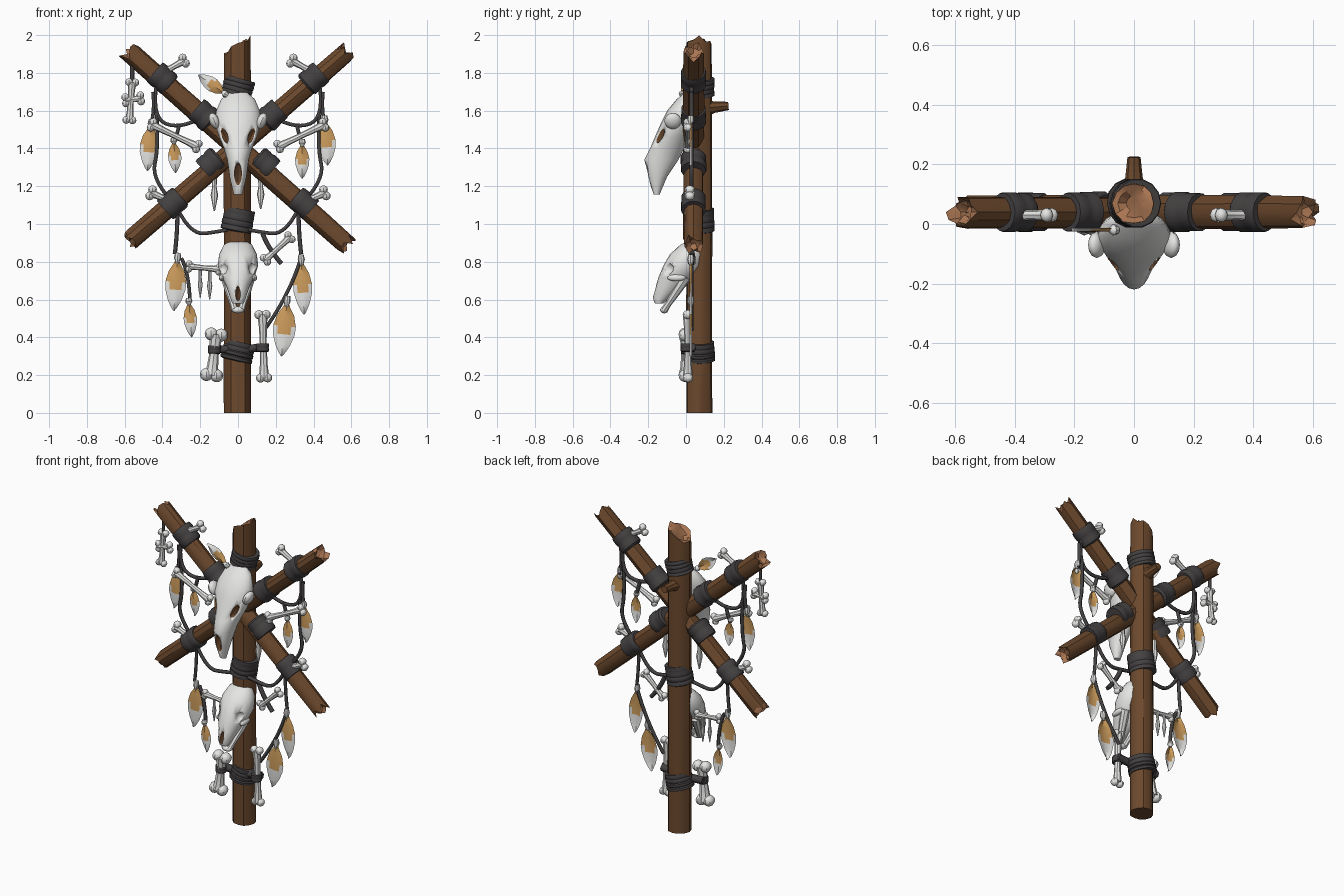
import bpy, bmesh, math, random
from mathutils import Vector, Matrix

random.seed(4)
if "Cube" in bpy.data.objects:
    bpy.data.objects.remove(bpy.data.objects["Cube"])


def material(name, rgb):
    m = bpy.data.materials.new(name)
    m.use_nodes = True
    m.diffuse_color = (*rgb, 1)
    bsdf = m.node_tree.nodes["Principled BSDF"]
    bsdf.inputs["Base Color"].default_value = (*rgb, 1)
    bsdf.inputs["Roughness"].default_value = 0.9
    return m


BARK = material("bark brown", (0.15, 0.066, 0.026))
WOOD = material("split wood", (0.40, 0.18, 0.085))
WRAP = material("dark leather", (0.058, 0.052, 0.053))
BONE = material("bone white", (0.78, 0.78, 0.77))
TAN = material("feather tan", (0.62, 0.34, 0.11))


def finish(name, bm, mats, angle=40):
    bmesh.ops.recalc_face_normals(bm, faces=bm.faces)
    me = bpy.data.meshes.new(name)
    bm.to_mesh(me)
    bm.free()
    for m in mats:
        me.materials.append(m)
    ob = bpy.data.objects.new(name, me)
    bpy.context.collection.objects.link(ob)
    bpy.ops.object.select_all(action="DESELECT")
    ob.select_set(True)
    bpy.context.view_layer.objects.active = ob
    bpy.ops.object.shade_smooth_by_angle(angle=math.radians(angle))
    return ob


def frame(p, q):
    """Matrix with origin p and local z towards q, and the distance."""
    p, q = Vector(p), Vector(q)
    rot = Vector((0, 0, 1)).rotation_difference(q - p).to_matrix().to_4x4()
    return Matrix.Translation(p) @ rot, (q - p).length


def at(x, z, y=0.04):
    return Vector((x, y, z))


def skin(bm, rings):
    """Bridge rings of equal length; return the new faces."""
    faces = []
    for a, b in zip(rings, rings[1:]):
        for i in range(len(a)):
            j = (i + 1) % len(a)
            faces.append(bm.faces.new((a[i], a[j], b[j], b[i])))
    return faces


def turned(bm, p, q, profile, n=12):
    """Lathe (radius, fraction) pairs along the line p-q."""
    mat, length = frame(p, q)
    rings = [[bm.verts.new(mat @ Vector((r * math.cos(k * math.tau / n),
              r * math.sin(k * math.tau / n), t * length))) for k in range(n)]
             for r, t in profile]
    skin(bm, rings)
    bm.faces.new(rings[0])
    bm.faces.new(rings[-1])


def blob(bm, pos, radii, tilt=0, seg=12):
    mat = (Matrix.Translation(pos) @ Matrix.Rotation(tilt, 4, "Y")
           @ Matrix.Diagonal((*radii, 1)))
    return bmesh.ops.create_uvsphere(bm, u_segments=seg, v_segments=8, radius=1, matrix=mat)


# Logs with uneven bark and splintered ends
def log(name, p, q, r, jag0, jag1, slope=0, n=12):
    bm = bmesh.new()
    mat, length = frame(p, q)
    bump = [random.uniform(0.93, 1.05) for _ in range(n)]
    rough = [[random.uniform(-1, 1) * j for _ in range(n)] for j in (jag0, jag1)]

    def ring(t, scale, lift=None, k=1, drop=0):
        out = []
        for i in range(n):
            a = i * math.tau / n
            z = t * length + drop
            if lift:
                z += lift[i] * k + (slope * math.cos(a) if t == 1 else 0)
            rr = r * scale * bump[i] * random.uniform(0.98, 1.02)
            out.append(bm.verts.new(mat @ Vector((rr * math.cos(a), rr * math.sin(a), z))))
        return out

    rings = [ring(0, 1, rough[0])] + [ring(i / 8, 1) for i in range(1, 8)]
    rings.append(ring(1, 0.97, rough[1]))
    skin(bm, rings)
    for end, lift, sign, jag in ((rings[0], rough[0], 1, jag0), (rings[-1], rough[1], -1, jag1)):
        t = 0 if sign > 0 else 1
        inner = ring(t, 0.72, lift, -0.5, sign * jag * 0.3)
        core = ring(t, 0.35, lift, 0.3, sign * jag)
        for f in skin(bm, [end, inner, core]) + [bm.faces.new(core)]:
            f.material_index = 1 if jag else 0
    return finish(name, bm, [BARK, WOOD], 30)


log("post", (0, 0.07, 0), (0, 0.07, 1.945), 0.072, 0, 0.018, 0.04)
log("beam_falling", at(-0.575, 1.91), at(0.575, 0.89), 0.054, 0.03, 0.03)
log("beam_rising", at(-0.575, 0.91), at(0.575, 1.91), 0.054, 0.03, 0.03)
bm = bmesh.new()
turned(bm, (0, 0.11, 1.615), (0, 0.225, 1.625), [(0.045, 0), (0.03, 0.35), (0.022, 1)], 8)
finish("branch_stub", bm, [BARK])


# Leather wraps
def wrap(name, p, q, r, turns=3):
    bm = bmesh.new()
    prof = [(r * 0.85, 0)]
    for i in range(turns):
        k = r * random.uniform(0.97, 1.05)
        prof += [(k, (i + 0.2) / turns), (k, (i + 0.75) / turns), (r * 0.96, (i + 1) / turns)]
    prof.append((r * 0.85, 1))
    turned(bm, p, q, prof, 14)
    return finish(name, bm, [WRAP])


for z, h in ((1.725, 0.09), (1.02, 0.12), (0.325, 0.1)):
    wrap("post_wrap", (-0.012, 0.07, z - h / 2), (0.012, 0.07, z + h / 2), 0.083, 4)
for s in (-1, 1):
    side = "left" if s > 0 else "right"
    for x, z, d in ((0.40, 1.77, 1), (0.18, 1.575, 1), (0.14, 1.32, -1), (0.345, 1.11, -1)):
        half = Vector((0.042, 0, 0.037 * d))
        c = at(x, z)
        a, b = c - half, c + half
        flip = Vector((s, 1, 1))
        wrap(side + "_beam_wrap", a * flip, b * flip, 0.067, 2)


# Cords
def cord(name, pts, r=0.011):
    cu = bpy.data.curves.new(name, "CURVE")
    cu.dimensions = "3D"
    cu.bevel_depth = r
    cu.bevel_resolution = 1
    cu.use_fill_caps = True
    sp = cu.splines.new("NURBS")
    sp.points.add(len(pts) - 1)
    for point, (x, z) in zip(sp.points, pts):
        point.co = (x, 0.03, z, 1)
    sp.use_endpoint_u = True
    sp.order_u = 3
    sp.resolution_u = 5
    cu.materials.append(WRAP)
    bpy.context.collection.objects.link(bpy.data.objects.new(name, cu))


for s in (-1, 1):
    for name, pts in (
            ("upper_swag", [(0.43, 1.75), (0.46, 1.56), (0.3, 1.5), (0.18, 1.57)]),
            ("side_swag", [(0.43, 1.58), (0.42, 1.4), (0.46, 1.24), (0.35, 1.12)]),
            ("lower_swag", [(0.32, 1.08), (0.25, 0.94), (0.1, 0.96), (0, 0.98)]),
            ("feather_cord", [(0.32, 1.1), (0.32, 0.95), (0.335, 0.84)]),
            ("short_cord", [(0.31, 1.53), (0.32, 1.48), (0.34, 1.43)]),
            ("feather_loop", [(0.45, 1.7), (0.44, 1.6), (0.46, 1.53)])):
        cord(name, [(x * s, z) for x, z in pts])
cord("right_low_cord", [(-0.3, 0.82), (-0.26, 0.74), (-0.255, 0.6)])
cord("left_low_cord", [(0.33, 0.81), (0.27, 0.62), (0.14, 0.44)])
cord("loose_strap", [(0.13, 0.95), (0.16, 0.87), (0.23, 0.79)], 0.014)
cord("charm_cord", [(-0.56, 1.88), (-0.56, 1.75)])
cord("bone_strap", [(-0.15, 0.34), (0, 0.33), (0.15, 0.35)], 0.024)


# Bones: waisted shaft with two knuckles at each end
def bone(name, p, q, r, y=0.03):
    p, q = at(*p, y), at(*q, y)
    d = (q - p).normalized()
    across = Vector((-d.z, 0, d.x))
    bm = bmesh.new()
    turned(bm, p, q, [(r * 1.3, 0), (r, 0.2), (r * 0.85, 0.5), (r, 0.8), (r * 1.3, 1)], 8)
    for end in (p, q):
        for k in (-1, 1):
            blob(bm, end + across * r * 0.9 * k, (r * 1.15, r * 1.3, r * 1.15), 0, 8)
    return finish(name, bm, [BONE])


for s in (-1, 1):
    bone("top_bone", (0.40 * s, 1.80), (0.285 * s, 1.865), 0.019, 0.03)
    bone("mid_bone", (0.455 * s, 1.525), (0.215 * s, 1.41), 0.018, 0.01)
    bone("low_bone", (0.46 * s, 1.165), (0.36 * s, 1.12), 0.02, 0.02)
bone("charm_bone", (-0.56, 1.75), (-0.575, 1.55), 0.018)
bone("charm_crossbar", (-0.595, 1.655), (-0.515, 1.665), 0.018)
bone("left_slant_bone", (0.145, 0.81), (0.275, 0.93), 0.017)
bone("right_foot_bone", (-0.115, 0.415), (-0.14, 0.2), 0.03, 0.0)
bone("left_foot_bone", (0.13, 0.52), (0.138, 0.185), 0.021, 0.01)
bone("jaw_piece", (-0.26, 0.775), (-0.1, 0.76), 0.016)
for x, z in ((-0.125, 0.335), (0.13, 0.345)):
    wrap("bone_wrap", at(x, z - 0.022, 0.005), at(x, z + 0.022, 0.005), 0.034, 2)
bm = bmesh.new()
for x, top, low, r in ((-0.2, 0.76, 0.61, 0.013), (-0.15, 0.76, 0.6, 0.014),
                       (-0.125, 1.25, 1.07, 0.02), (0.12, 1.25, 1.08, 0.02)):
    turned(bm, at(x, top), at(x, low), [(r * 0.7, 0), (r * 0.6, 0.3), (r, 0.55), (r * 0.2, 1)], 8)
finish("hanging_teeth", bm, [BONE])


# Feathers: ridged leaf with a tan upper half and a quill collar
def feather(base, tip, width, y=0.025):
    base, tip = at(*base, y), at(*tip, y)
    axis = tip - base
    side = axis.normalized().cross(Vector((0, 1, 0))) * width / 2
    bm = bmesh.new()
    rows = []
    leaf = [(0, 0.1), (0.1, 0.3), (0.25, 0.75), (0.45, 1), (0.6, 0.97), (0.8, 0.65), (0.93, 0.3), (1, 0.04)]
    for t, w in leaf:
        rows.append([bm.verts.new(base + axis * t + side * w * u
                     + Vector((0, 0.012 * abs(u) - 0.006, 0))) for u in (-1, -0.6, 0, 0.6, 1)])
    for j, (a, b) in enumerate(zip(rows, rows[1:])):
        for i in range(4):
            f = bm.faces.new((a[i], a[i + 1], b[i + 1], b[i]))
            f.material_index = int(j < 3 or (j == 3 and i in (1, 2)))
    bmesh.ops.solidify(bm, geom=bm.faces[:], thickness=0.008)
    turned(bm, base - axis * 0.1, base + axis * 0.1, [(0.014, 0), (0.019, 0.5), (0.008, 1)], 8)
    finish("feather", bm, [BONE, TAN])


for base, tip, w in (((-0.46, 1.53), (-0.48, 1.28), 0.1), ((-0.34, 1.44), (-0.33, 1.27), 0.07),
                     ((0.46, 1.55), (0.475, 1.31), 0.1), ((0.34, 1.43), (0.34, 1.24), 0.075),
                     ((-0.32, 0.82), (-0.34, 0.54), 0.11), ((-0.26, 0.59), (-0.245, 0.40), 0.07),
                     ((0.335, 0.81), (0.35, 0.52), 0.1), ((0.26, 0.59), (0.23, 0.30), 0.12)):
    feather(base, tip, w)
feather((-0.07, 1.69), (-0.21, 1.79), 0.075, -0.02)


# Skulls: lofted slices (height, front, back, half width) with cut hollows
def skull(name, slices, knobs, hollows, n=20):
    bm = bmesh.new()
    rings = []
    for z, front, back, hw in slices:
        rings.append([bm.verts.new((hw * math.cos(k * math.tau / n), (front + back) / 2
                      + (back - front) / 2 * math.sin(k * math.tau / n), z)) for k in range(n)])
    skin(bm, rings)
    bm.faces.new(rings[0])
    bm.faces.new(rings[-1])
    ob = finish(name, bm, [BONE, BARK])
    bm = bmesh.new()
    for pos, radii, tilt, dark in hollows:
        made = blob(bm, pos, radii, tilt)
        for f in {f for v in made["verts"] for f in v.link_faces}:
            f.material_index = dark
    cutter = finish(name + "_cutter", bm, [BONE, BARK])
    mod = ob.modifiers.new("hollows", "BOOLEAN")
    mod.operation = "DIFFERENCE"
    mod.solver = "EXACT"
    mod.object = cutter
    bpy.context.view_layer.objects.active = ob
    bpy.ops.object.modifier_apply(modifier=mod.name)
    bpy.data.objects.remove(cutter)
    bm = bmesh.new()
    for pos, radii, tilt in knobs:
        blob(bm, pos, radii, tilt)
    finish(name + "_cheeks", bm, [BONE])


skull("long_skull",
      [(1.695, -0.01, 0.03, 0.05), (1.66, -0.05, 0.05, 0.09), (1.6, -0.1, 0.05, 0.115),
       (1.54, -0.13, 0.04, 0.125), (1.46, -0.165, 0.02, 0.1), (1.4, -0.19, -0.01, 0.075),
       (1.34, -0.22, -0.04, 0.058), (1.25, -0.205, -0.1, 0.045), (1.155, -0.17, -0.14, 0.022)],
      [((s * 0.125, -0.07, 1.545), (0.026, 0.045, 0.045), s * 0.4) for s in (-1, 1)],
      [((s * 0.074, -0.14, 1.475), (0.017, 0.035, 0.052), s * 0.4, 1) for s in (-1, 1)]
      + [((0, -0.212, 1.255), (0.022, 0.035, 0.068), 0, 1)])
skull("round_skull",
      [(0.915, 0.02, 0.06, 0.035), (0.89, -0.03, 0.085, 0.075), (0.84, -0.085, 0.1, 0.1),
       (0.78, -0.12, 0.09, 0.107), (0.72, -0.145, 0.05, 0.088), (0.67, -0.16, 0, 0.062),
       (0.61, -0.178, -0.08, 0.042), (0.58, -0.165, -0.12, 0.03)],
      [((s * 0.085, -0.05, 0.715), (0.016, 0.05, 0.018), 0) for s in (-1, 1)],
      [((s * 0.085, -0.1, 0.765), (0.03, 0.034, 0.034), 0, 0) for s in (-1, 1)]
      + [((0, -0.172, 0.635), (0.013, 0.03, 0.043), 0, 1)])

# Lower jaw of the round skull
bm = bmesh.new()
for s in (-1, 1):
    turned(bm, (s * 0.065, 0.0, 0.72), (s * 0.018, -0.115, 0.545),
           [(0.028, 0), (0.024, 0.4), (0.017, 0.8), (0.019, 1)], 8)
blob(bm, (0, -0.115, 0.545), (0.034, 0.022, 0.018))
finish("lower_jaw", bm, [BONE])
